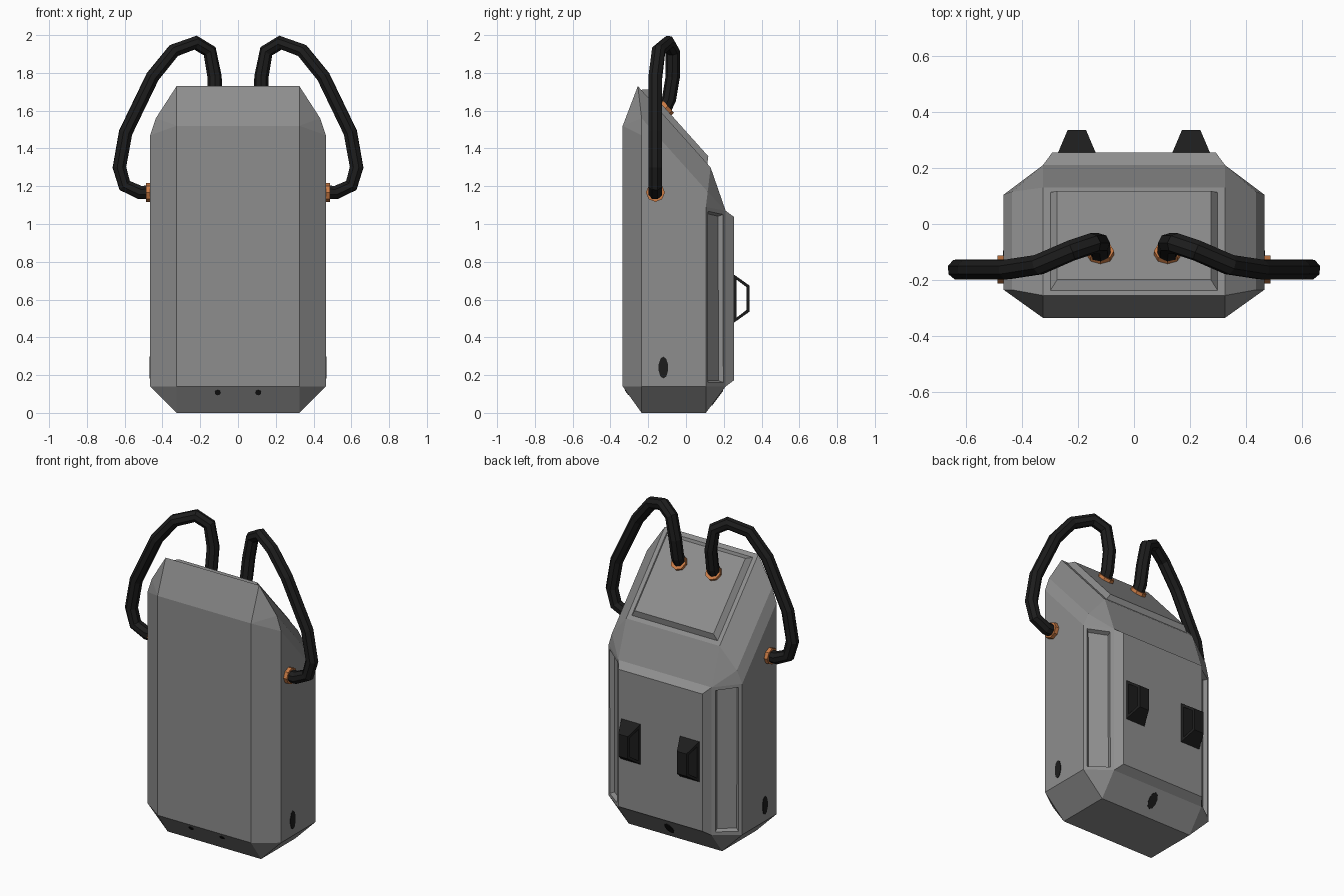
import bpy, bmesh
from mathutils import Vector, Matrix

if "Cube" in bpy.data.objects:
    bpy.data.objects.remove(bpy.data.objects["Cube"])


def material(name, rgb):
    m = bpy.data.materials.new(name)
    m.diffuse_color = (*rgb, 1)
    m.use_nodes = True
    m.node_tree.nodes["Principled BSDF"].inputs["Base Color"].default_value = m.diffuse_color
    return m


GREY = material("grey_metal", (0.27, 0.27, 0.27))
BLACK = material("black_rubber", (0.012, 0.012, 0.012))
COPPER = material("copper", (0.6, 0.2, 0.06))


def add_object(name, bm, mat):
    bmesh.ops.recalc_face_normals(bm, faces=bm.faces[:])
    mesh = bpy.data.meshes.new(name)
    bm.to_mesh(mesh)
    bm.free()
    mesh.materials.append(mat)
    ob = bpy.data.objects.new(name, mesh)
    bpy.context.collection.objects.link(ob)
    return ob


def disc(name, loc, axis, rx, ry, depth, mat, sides=8):
    """Short cylinder centred at loc, pointing along axis."""
    bm = bmesh.new()
    bmesh.ops.create_cone(bm, cap_ends=True, segments=sides, radius1=1,
                          radius2=1, depth=1)
    rot = Vector(axis).to_track_quat('Z', 'Y').to_matrix().to_4x4()
    bm.transform(Matrix.Translation(loc) @ rot @ Matrix.Diagonal((rx, ry, depth, 1)))
    return add_object(name, bm, mat)


# Tank body: hull of mirrored corner points
corners = [
    (.325, -.235, 0), (.325, .105, 0),
    (.325, -.335, .14), (.465, -.235, .14), (.465, .105, .14), (.325, .21, .14),
    (.325, -.335, 1.52), (.465, -.235, 1.47), (.435, -.235, 1.56),
    (.325, -.255, 1.73), (.325, .13, 1.30), (.435, .115, 1.17),
    (.465, .105, 1.09), (.325, .21, 1.07),
]
bm = bmesh.new()
for x, y, z in corners:
    bm.verts.new((x, y, z))
    bm.verts.new((-x, y, z))
bmesh.ops.convex_hull(bm, input=bm.verts[:])
bmesh.ops.delete(bm, geom=[v for v in bm.verts if not v.link_faces], context='VERTS')
bmesh.ops.dissolve_limit(bm, angle_limit=0.03, verts=bm.verts[:], edges=bm.edges[:])
bmesh.ops.recalc_face_normals(bm, faces=bm.faces[:])


def panel(normal, rim, slant, depth):
    """Raise or sink a bevelled panel in the face looking along normal."""
    n = Vector(normal).normalized()
    bm.normal_update()
    face = max(bm.faces, key=lambda f: (round(f.normal.dot(n), 2), f.calc_area()))
    if rim:
        bmesh.ops.inset_individual(bm, faces=[face], thickness=rim, depth=0)
    bmesh.ops.inset_individual(bm, faces=[face], thickness=slant, depth=depth)


panel((0, .745, .667), .037, .035, .03)     # sloped top panel
panel((0, 1, 0), 0, .047, .045)             # back plate
for s in (1, -1):
    panel((.6 * s, .8, 0), .03, .014, -.025)  # side grooves
add_object("tank_body", bm, GREY)

# Hoses with their copper collars
path = [(.12, -.125, 1.59), (.122, -.09, 1.66), (.124, -.07, 1.78), (.15, -.07, 1.915),
        (.225, -.095, 1.96), (.34, -.145, 1.918), (.452, -.162, 1.78),
        (.595, -.162, 1.484), (.628, -.162, 1.30), (.60, -.162, 1.204),
        (.52, -.162, 1.167), (.45, -.162, 1.167)]
for s, side in ((1, "right"), (-1, "left")):
    cu = bpy.data.curves.new(side + "_hose", 'CURVE')
    cu.dimensions = '3D'
    cu.bevel_depth = .038
    cu.bevel_resolution = 2
    sp = cu.splines.new('POLY')
    sp.points.add(len(path) - 1)
    for p, (x, y, z) in zip(sp.points, path):
        p.co = (x * s, y, z, 1)
    sp.use_smooth = False
    cu.materials.append(BLACK)
    hose = bpy.data.objects.new(side + "_hose", cu)
    bpy.context.collection.objects.link(hose)

    disc(side + "_top_collar", (.12 * s, -.107, 1.615), (0, .745, .667),
         .049, .049, .03, COPPER)
    disc(side + "_side_collar", (.473 * s, -.162, 1.167), (s, 0, 0),
         .05, .05, .03, COPPER)

    # Back bracket: closed trapezoid loop that narrows away from the tank
    outer = [(.25, .735), (.335, .675), (.335, .535), (.25, .475)]
    inner = [(.268, .705), (.321, .665), (.321, .545), (.268, .505)]
    bm = bmesh.new()
    rings = []
    for loop in (outer, inner):
        for e in (1, -1):
            rings.append([bm.verts.new((.204 * s + e * (.067 - (y - .255) * .425), y, z))
                          for y, z in loop])
    o1, o2, i1, i2 = rings
    for a, b in ((o1, o2), (i1, i2), (o1, i1), (o2, i2)):
        for k in range(4):
            j = (k + 1) % 4
            bm.faces.new((a[k], a[j], b[j], b[k]))
    add_object(side + "_back_bracket", bm, BLACK)

    # Small dark drain holes, as thin plates
    disc(side + "_side_hole", (.465 * s, -.12, .24), (s, 0, 0), .026, .058, .006, BLACK, 10)
    disc(side + "_front_hole", (.107 * s, -.312, .108), (0, -.814, -.581),
         .016, .016, .006, BLACK, 8)
disc("back_hole", (0, .165, .08), (0, .8, -.6), .028, .05, .006, BLACK, 10)
